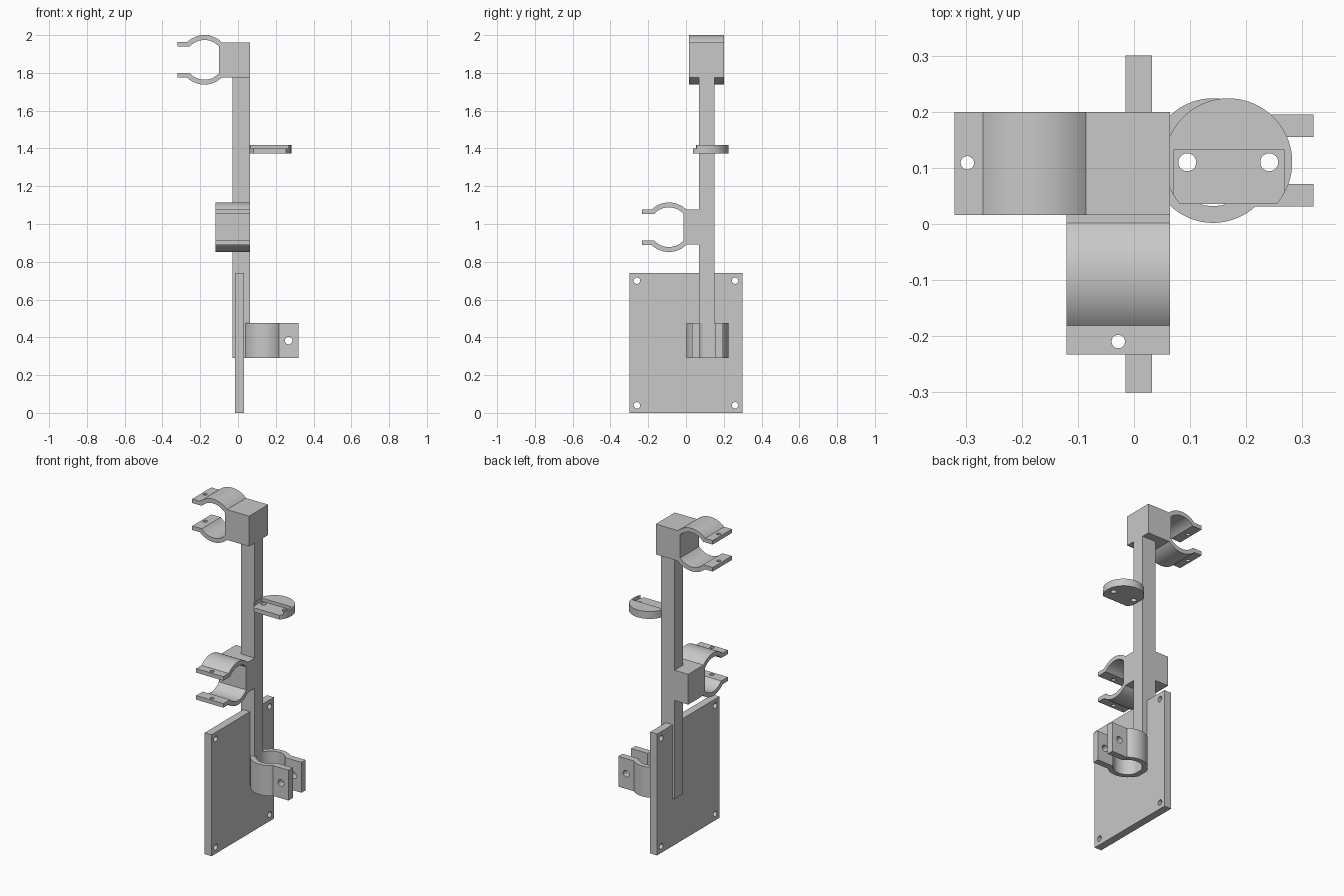
import bpy, bmesh
from math import asin, pi, cos, sin
from mathutils import Vector, Matrix

if "Cube" in bpy.data.objects:
    bpy.data.objects.remove(bpy.data.objects["Cube"], do_unlink=True)

grey = bpy.data.materials.new("plain grey")
grey.use_nodes = True
colour = (0.58, 0.58, 0.58, 1)
grey.diffuse_color = colour
grey.node_tree.nodes["Principled BSDF"].inputs["Base Color"].default_value = colour

AXES = {"X": Vector((1, 0, 0)), "Y": Vector((0, 1, 0)), "Z": Vector((0, 0, 1))}


def make(name, bm):
    bmesh.ops.recalc_face_normals(bm, faces=bm.faces)
    mesh = bpy.data.meshes.new(name)
    bm.to_mesh(mesh)
    bm.free()
    mesh.materials.append(grey)
    ob = bpy.data.objects.new(name, mesh)
    bpy.context.collection.objects.link(ob)
    return ob


def box(name, x, y, z):
    bm = bmesh.new()
    bmesh.ops.create_cube(bm, size=1)
    for v in bm.verts:
        v.co = [(r[0] + r[1]) / 2 + c * (r[1] - r[0]) for c, r in zip(v.co, (x, y, z))]
    return make(name, bm)


def cylinder(name, centre, axis, radius, depth, segments=32):
    bm = bmesh.new()
    turn = AXES["Z"].rotation_difference(AXES[axis]).to_matrix().to_4x4()
    bmesh.ops.create_cone(bm, cap_ends=True, segments=segments, radius1=radius, radius2=radius,
                          depth=depth, matrix=Matrix.Translation(centre) @ turn)
    return make(name, bm)


def combine(ob, other, operation="DIFFERENCE"):
    mod = ob.modifiers.new("combine", "BOOLEAN")
    mod.operation, mod.object, mod.solver = operation, other, "EXACT"
    bpy.context.view_layer.objects.active = ob
    bpy.ops.object.modifier_apply(modifier=mod.name)
    bpy.data.objects.remove(other, do_unlink=True)


def drill(ob, centre, axis, radius, depth=0.5):
    combine(ob, cylinder("cutter", centre, axis, radius, depth))


def smooth(ob):
    bpy.ops.object.select_all(action="DESELECT")
    ob.select_set(True)
    bpy.context.view_layer.objects.active = ob
    bpy.ops.object.shade_smooth_by_angle(angle=0.5)


def clamp(name, centre, u, v, w, width, r_out, r_in, h_out, h_in, reach):
    """Open ring with two flat lugs; u points to the opening, w is the bore axis."""
    def arc(r, h, n=56):
        a = asin(h / r)
        return [(r * cos(t), r * sin(t)) for t in (a + (2 * pi - 2 * a) * i / n for i in range(n + 1))]
    outline = [(reach, h_out)] + arc(r_out, h_out) + [(reach, -h_out), (reach, -h_in)]
    outline += arc(r_in, h_in)[::-1] + [(reach, h_in)]
    bm = bmesh.new()
    start = Vector(centre) - w * width / 2
    face = bm.faces.new([bm.verts.new(start + u * p + v * q) for p, q in outline])
    extruded = bmesh.ops.extrude_face_region(bm, geom=[face])["geom"]
    bmesh.ops.translate(bm, vec=w * width,
                        verts=[e for e in extruded if isinstance(e, bmesh.types.BMVert)])
    return make(name, bm)


X, Y, Z = AXES["X"], AXES["Y"], AXES["Z"]

# Mounting plate with corner holes
plate = box("mounting_plate", (-0.015, 0.032), (-0.3, 0.3), (0, 0.74))
for y in (-0.26, 0.26):
    for z in (0.04, 0.70):
        drill(plate, (0, y, z), "X", 0.017)
smooth(plate)

# Upright post
box("post", (-0.028, 0.064), (0.07, 0.15), (0.29, 1.79))

# Top clamp, opening to the side, with its block
small = dict(width=0.184, r_out=0.131, r_in=0.105, h_out=0.0945, h_in=0.07, reach=0.142)
top = clamp("top_clamp", (-0.178, 0.108, 1.869), -X, Z, Y, **small)
combine(top, box("block", (-0.1, 0.064), (0.016, 0.2), (1.7765, 1.9615)), "UNION")
drill(top, (-0.297, 0.109, 1.869), "Z", 0.012)
smooth(top)

# Middle clamp, opening to the front, with its block
middle = clamp("middle_clamp", (-0.028, -0.0905, 0.983), -Y, Z, X, **small)
combine(middle, box("block", (-0.12, 0.064), (-0.0125, 0.15), (0.8905, 1.0755)), "UNION")
drill(middle, (-0.028, -0.2095, 0.983), "Z", 0.012)
smooth(middle)

# Lower clamp with an upright bore
lower = clamp("lower_clamp", (0.141, 0.113, 0.3825), X, Y, Z, width=0.185, r_out=0.111,
              r_in=0.081, h_out=0.082, h_in=0.042, reach=0.179)
drill(lower, (0.268, 0.113, 0.383), "Y", 0.02)
smooth(lower)

# Round shelf with a flat front edge, a stepped recess and two holes
shelf = cylinder("round_shelf", (0.168, 0.11, 1.3965), "Z", 0.114, 0.045, 72)
combine(shelf, box("cutter", (0, 0.4), (-0.1, 0.036), (1.3, 1.5)))
combine(shelf, box("cutter", (0.07, 0.268), (-0.1, 0.132), (1.4, 1.5)))
for x in (0.095, 0.241):
    drill(shelf, (x, 0.11, 1.4), "Z", 0.016)
smooth(shelf)
